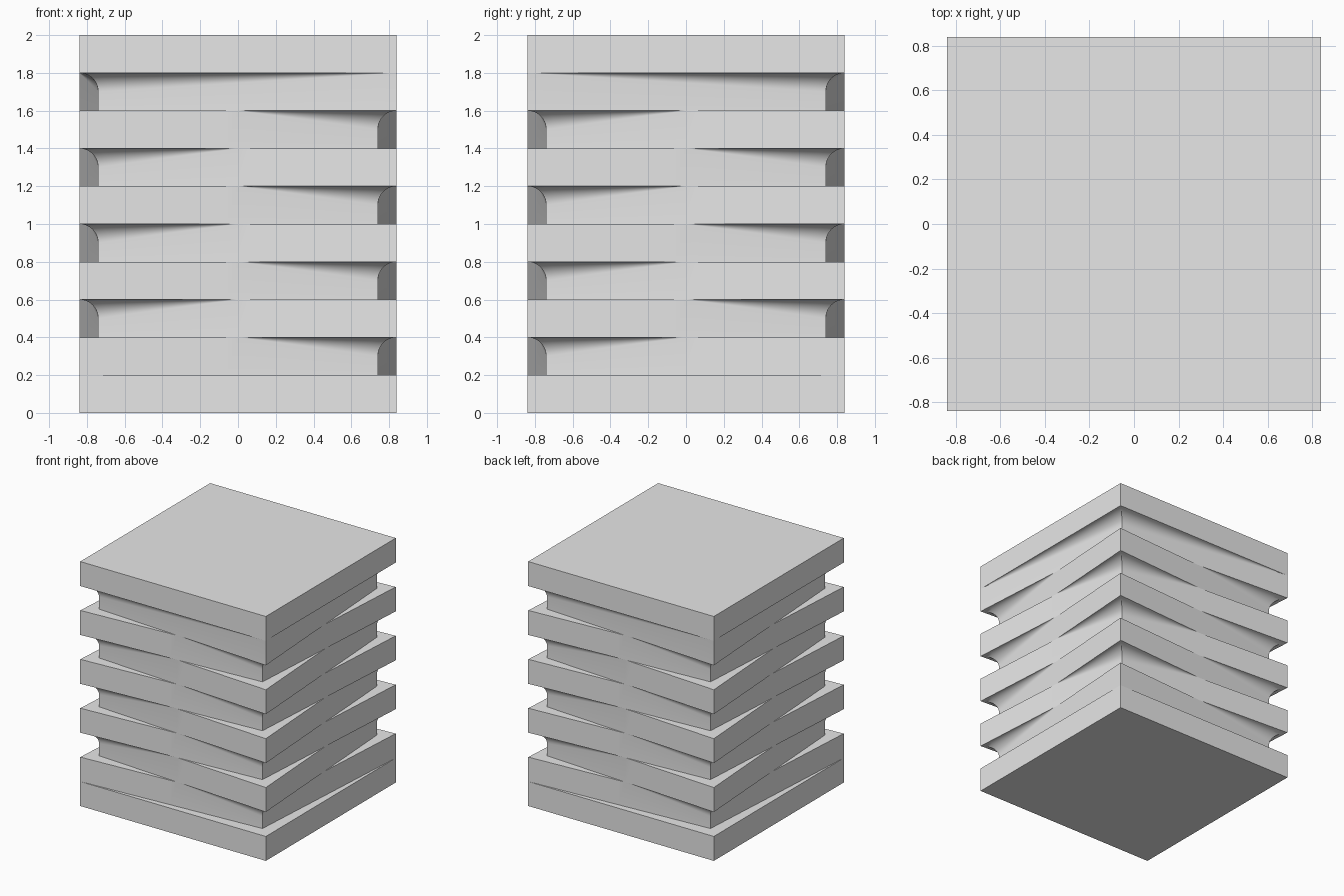
import bpy
import bmesh
import math

cube = bpy.data.objects.get("Cube")
if cube:
    bpy.data.objects.remove(cube, do_unlink=True)

OUTER, INNER = 0.84, 0.74   # corner reach: full and pulled in
STEP = 0.2                  # layer height
LAYERS = 8
SIDE, ARC = 24, 10          # segments per side and per cove

grey = bpy.data.materials.new("light grey")
grey.use_nodes = True
grey.diffuse_color = (0.8, 0.8, 0.8, 1)
grey.node_tree.nodes["Principled BSDF"].inputs["Base Color"].default_value = (0.8, 0.8, 0.8, 1)


def unit_square():
    """Points around the edge of a square, counter-clockwise."""
    pts = []
    for i in range(SIDE):
        t = 2 * i / SIDE - 1
        pts.append((t, -1))
    for turn in range(3):
        pts += [(-y, x) for x, y in pts[-SIDE:]]
    return pts


def reach(x, y, diag):
    """Scale that puts a square-edge point on a rhombus with the two corner reaches."""
    return 1 / (abs(x + y) / (2 * diag[0]) + abs(x - y) / (2 * diag[1]))


def corner_reaches(i):
    if i >= LAYERS:
        return OUTER, OUTER
    return (OUTER, INNER) if i % 2 == 0 else (INNER, OUTER)


def finish(bm, name):
    bmesh.ops.recalc_face_normals(bm, faces=bm.faces[:])
    mesh = bpy.data.meshes.new(name)
    bm.to_mesh(mesh)
    bm.free()
    mesh.materials.append(grey)
    obj = bpy.data.objects.new(name, mesh)
    bpy.context.collection.objects.link(obj)
    return obj


def slab(name, z):
    bm = bmesh.new()
    bmesh.ops.create_cube(bm, size=1)
    bmesh.ops.scale(bm, vec=(2 * OUTER, 2 * OUTER, STEP), verts=bm.verts[:])
    bmesh.ops.translate(bm, vec=(0, 0, z + STEP / 2), verts=bm.verts[:])
    return finish(bm, name)


def twisted_layer(i):
    """Rhombic layer whose walls cove out to meet the overhang of the layer above."""
    z0 = STEP * (i + 1)
    z1 = z0 + STEP
    bm = bmesh.new()
    rings = [[] for _ in range(ARC + 2)]
    for x, y in unit_square():
        k = reach(x, y, corner_reaches(i))
        gap = max(0, reach(x, y, corner_reaches(i + 1)) - k)
        rings[0].append(bm.verts.new((x * k, y * k, z0)))
        for j in range(ARC + 1):
            a = math.pi / 2 * j / ARC
            r = k + gap * (1 - math.cos(a))
            rings[j + 1].append(bm.verts.new((x * r, y * r, z1 - gap * (1 - math.sin(a)))))
    n = len(rings[0])
    for low, high in zip(rings, rings[1:]):
        for j in range(n):
            m = (j + 1) % n
            bm.faces.new((low[j], low[m], high[m], high[j]))
    bm.faces.new(rings[0][::-1])
    bm.faces.new(rings[-1])
    bmesh.ops.remove_doubles(bm, verts=bm.verts[:], dist=0.00001)
    obj = finish(bm, f"twisted_layer_{i + 1}")
    bpy.ops.object.select_all(action="DESELECT")
    obj.select_set(True)
    bpy.context.view_layer.objects.active = obj
    bpy.ops.object.shade_smooth_by_angle(angle=math.radians(30))


# Square slabs at the bottom and top, alternating rhombic layers between
slab("base_slab", 0)
for layer in range(LAYERS):
    twisted_layer(layer)
slab("top_slab", STEP * (LAYERS + 1))
